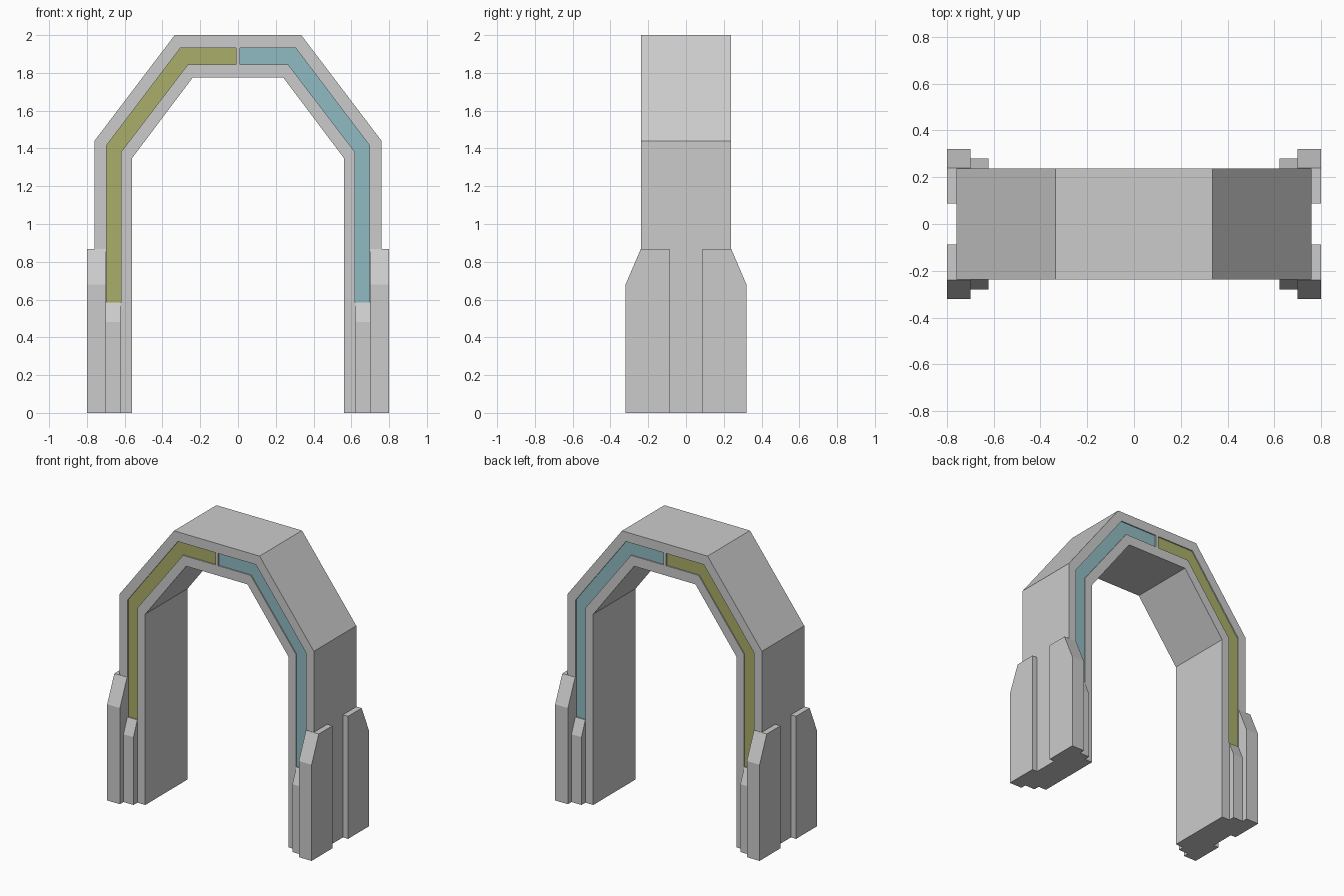
import bpy, bmesh

if "Cube" in bpy.data.objects:
    bpy.data.objects.remove(bpy.data.objects["Cube"])


def prism(name, pts, axis, a, b):
    """Extrude a 2D profile (u, z) from a to b along 'x' or 'y'."""
    bm = bmesh.new()
    place = (lambda u, z, d: (d, u, z)) if axis == 'x' else (lambda u, z, d: (u, d, z))
    lo = [bm.verts.new(place(u, z, a)) for u, z in pts]
    hi = [bm.verts.new(place(u, z, b)) for u, z in pts]
    bm.faces.new(lo)
    bm.faces.new(hi[::-1])
    n = len(pts)
    for i in range(n):
        j = (i + 1) % n
        bm.faces.new((lo[i], hi[i], hi[j], lo[j]))
    bmesh.ops.recalc_face_normals(bm, faces=bm.faces)
    me = bpy.data.meshes.new(name)
    bm.to_mesh(me)
    bm.free()
    ob = bpy.data.objects.new(name, me)
    bpy.context.collection.objects.link(ob)
    return ob


def mirror(ob, x, y):
    m = ob.modifiers.new("mirror", 'MIRROR')
    m.use_axis = (x, y, False)
    m.use_clip = False
    m.use_mirror_merge = False
    return ob


def flip(pts):
    return [(-u, z) for u, z in reversed(pts)]


D = 0.237  # half depth of the arch

# Main arch, one folded band
outer = [(0.76, 0), (0.76, 1.44), (0.335, 2.0)]
inner = [(0.24, 1.775), (0.56, 1.35), (0.56, 0)]
arch = prism("arch", outer + flip(outer) + flip(inner) + inner, 'y', -D, D)

# Light strips set slightly into grooves on the front and back faces
strip = [(0.01, 1.932), (0.305, 1.932), (0.697, 1.415), (0.697, 0.585),
         (0.62, 0.585), (0.62, 1.38), (0.265, 1.845), (0.01, 1.845)]
for side, pts, col in (("right", strip, (0.28, 0.5, 0.54, 1)),
                       ("left", flip(strip), (0.4, 0.42, 0.14, 1))):
    groove = mirror(prism("groove_cutter_" + side, pts, 'y', -D - 0.05, -D + 0.012), False, True)
    groove.hide_render = True
    groove.hide_viewport = True
    cut = arch.modifiers.new("groove_" + side, 'BOOLEAN')
    cut.operation = 'DIFFERENCE'
    cut.solver = 'EXACT'
    cut.object = groove
    light = mirror(prism("light_strip_" + side, pts, 'y', -D + 0.008, -D + 0.02), False, True)
    mat = bpy.data.materials.new("light_" + side)
    mat.diffuse_color = col
    mat.use_nodes = True
    mat.node_tree.nodes["Principled BSDF"].inputs["Base Color"].default_value = mat.diffuse_color
    light.data.materials.append(mat)

# Corner buttresses with sloped tops
buttress = [(-0.32, 0), (-0.32, 0.68), (-0.24, 0.867), (-0.088, 0.867), (-0.088, 0)]
mirror(prism("corner_buttress", buttress, 'x', 0.70, 0.80), True, True)

# Slim pilasters under each light strip
pilaster = [(-0.28, 0), (-0.28, 0.48), (-0.237, 0.585), (-0.2, 0.585), (-0.2, 0)]
mirror(prism("pilaster", pilaster, 'x', 0.622, 0.70), True, True)
